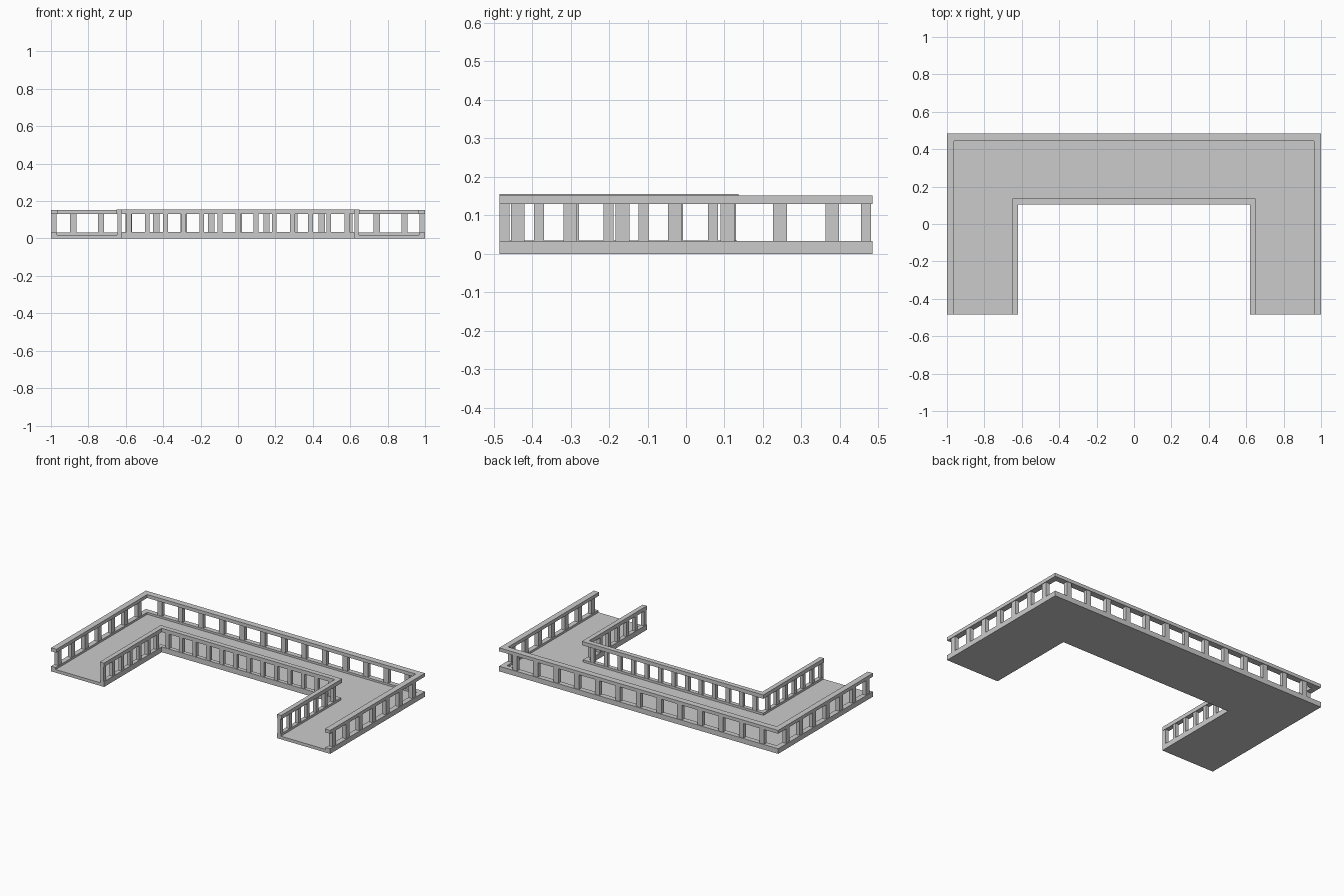
import bpy, bmesh
from mathutils import Matrix

if "Cube" in bpy.data.objects:
    bpy.data.objects.remove(bpy.data.objects["Cube"])

Y0 = -0.485  # open front ends of the U


def finish(name, bm):
    bmesh.ops.recalc_face_normals(bm, faces=bm.faces[:])
    me = bpy.data.meshes.new(name)
    bm.to_mesh(me)
    bm.free()
    ob = bpy.data.objects.new(name, me)
    bpy.context.collection.objects.link(ob)


def u_path(x, y):
    return [(-x, Y0), (-x, y), (x, y), (x, Y0)]


def u_band(name, outer, inner, z0, z1):
    """U-shaped band between two U outlines, extruded from z0 to z1."""
    bm = bmesh.new()
    o = [[bm.verts.new((x, y, z)) for x, y in u_path(*outer)] for z in (z0, z1)]
    i = [[bm.verts.new((x, y, z)) for x, y in u_path(*inner)] for z in (z0, z1)]
    for k in range(3):
        for lv in (0, 1):
            bm.faces.new((o[lv][k], o[lv][k + 1], i[lv][k + 1], i[lv][k]))
        for r in (o, i):
            bm.faces.new((r[0][k], r[0][k + 1], r[1][k + 1], r[1][k]))
    for k in (0, 3):
        bm.faces.new((o[0][k], i[0][k], i[1][k], o[1][k]))
    finish(name, bm)


def posts(name, centres, sx, sy, z0, z1):
    bm = bmesh.new()
    for x, y in centres:
        m = Matrix.Translation((x, y, (z0 + z1) / 2)) @ Matrix.Diagonal((sx, sy, z1 - z0, 1))
        bmesh.ops.create_cube(bm, size=1, matrix=m)
    finish(name, bm)


def spaced(a, b, n):
    return [a + (b - a) * k / (n - 1) for k in range(n)]


# walkway floor
u_band("deck", (1, 0.485), (0.62, 0.105), 0, 0.02)

# outer railing: curb, handrail, balusters
u_band("outer_curb", (1, 0.485), (0.967, 0.452), 0.02, 0.033)
u_band("outer_handrail", (1, 0.485), (0.962, 0.445), 0.13, 0.152)
posts("outer_back_balusters", [(x, 0.468) for x in spaced(-0.88, 0.89, 13)],
      0.034, 0.026, 0.03, 0.133)
posts("outer_side_balusters",
      [(s * 0.983, y) for s in (-1, 1) for y in spaced(-0.437, 0.38, 7)],
      0.026, 0.036, 0.03, 0.133)

# inner railing: curb, handrail, balusters
u_band("inner_curb", (0.647, 0.132), (0.62, 0.105), 0.02, 0.034)
u_band("inner_handrail", (0.65, 0.137), (0.62, 0.105), 0.13, 0.155)
posts("inner_back_balusters", [(x, 0.119) for x in spaced(-0.582, 0.582, 13)],
      0.026, 0.022, 0.03, 0.133)
posts("inner_side_balusters",
      [(s * 0.634, y) for s in (-1, 1) for y in spaced(-0.472, 0.07, 7)],
      0.022, 0.026, 0.03, 0.133)
